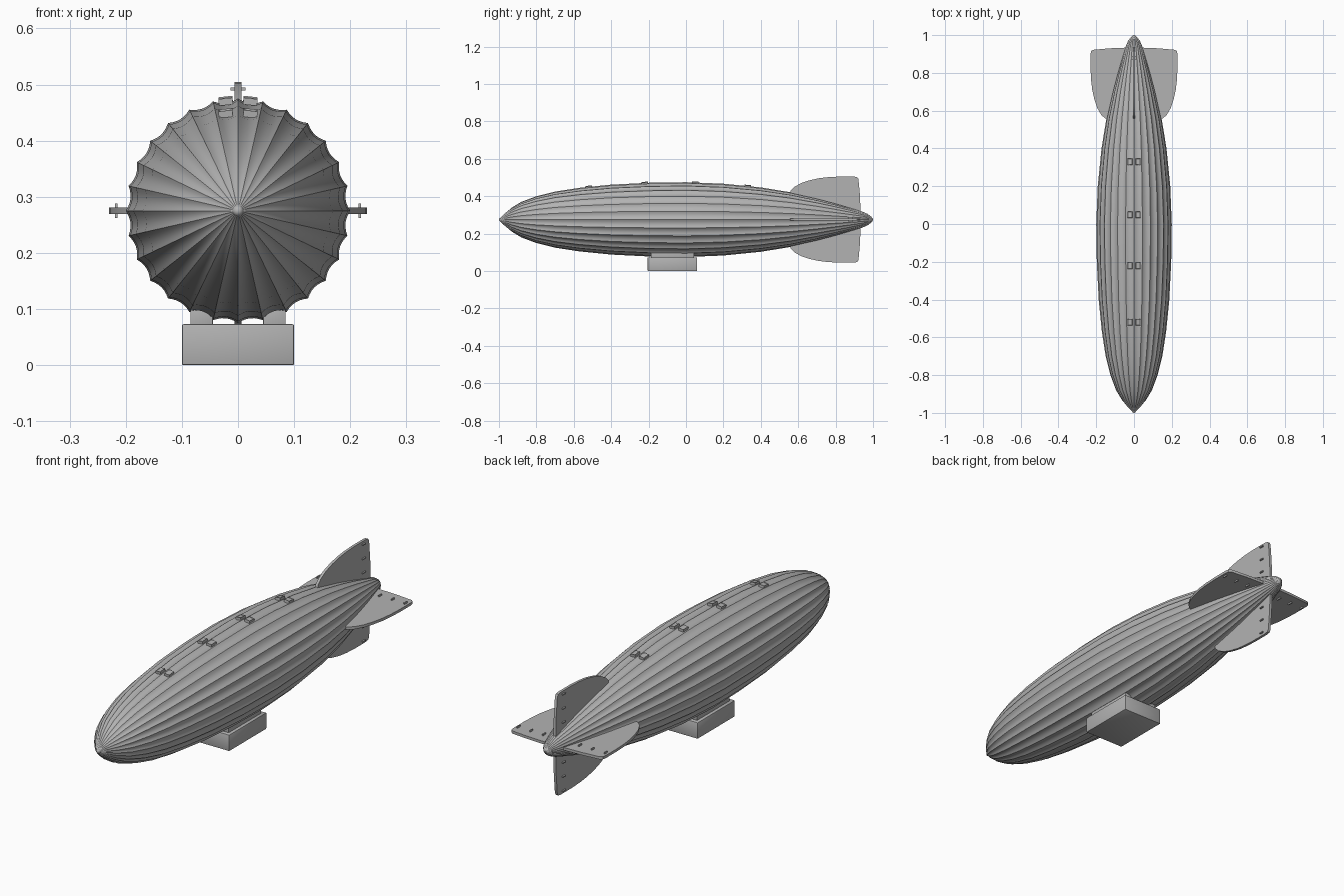
import bpy, bmesh, math
from mathutils import Matrix, Vector

cube = bpy.data.objects.get("Cube")
if cube:
    bpy.data.objects.remove(cube, do_unlink=True)

AXIS_Z = 0.275      # height of the hull centreline
GORES = 28          # fluted panels around the hull
STEPS = 6           # segments across each panel

grey = bpy.data.materials.new("airship_grey")
grey.use_nodes = True
color = (0.45, 0.45, 0.45, 1)
grey.diffuse_color = color
grey.node_tree.nodes["Principled BSDF"].inputs["Base Color"].default_value = color


def make_object(name, bm, smooth=True):
    bmesh.ops.recalc_face_normals(bm, faces=bm.faces)
    mesh = bpy.data.meshes.new(name)
    bm.to_mesh(mesh)
    bm.free()
    mesh.materials.append(grey)
    obj = bpy.data.objects.new(name, mesh)
    bpy.context.collection.objects.link(obj)
    if smooth:
        bpy.ops.object.select_all(action="DESELECT")
        obj.select_set(True)
        bpy.context.view_layer.objects.active = obj
        bpy.ops.object.shade_smooth_by_angle(angle=math.radians(35))
    return obj


def add_box(bm, center, size, turn=Matrix()):
    mat = turn @ Matrix.Translation(center) @ Matrix.Diagonal((*size, 1))
    return bmesh.ops.create_cube(bm, size=1, matrix=mat)["verts"]


def box(name, center, size, bevel=0.003, turn=Matrix()):
    bm = bmesh.new()
    add_box(bm, center, size, turn)
    bmesh.ops.bevel(bm, geom=bm.edges[:], offset=bevel, segments=2,
                    affect="EDGES", profile=0.5)
    return make_object(name, bm)


# Hull: fluted rings lofted along the length profile (y, radius)
profile = [(-0.992, 0.010), (-0.97, 0.032), (-0.93, 0.065), (-0.88, 0.095),
           (-0.8, 0.125), (-0.7, 0.15), (-0.57, 0.17), (-0.4, 0.187),
           (-0.2, 0.197), (0, 0.2), (0.2, 0.192), (0.4, 0.172),
           (0.56, 0.146), (0.7, 0.114), (0.8, 0.087), (0.88, 0.063),
           (0.94, 0.044), (0.97, 0.031), (0.99, 0.016), (1, 0.004)]


def hull_radius(y):
    for (y0, r0), (y1, r1) in zip(profile, profile[1:]):
        if y0 <= y <= y1:
            return r0 + (r1 - r0) * (y - y0) / (y1 - y0)
    return 0


bm = bmesh.new()
rings = []
count = GORES * STEPS
for y, r in profile:
    ring = []
    for i in range(count):
        u = 2 * (i % STEPS) / STEPS - 1
        rr = r * (1 - 0.036 * (1 - u * u))
        a = math.tau * i / count
        ring.append(bm.verts.new((rr * math.cos(a), y, AXIS_Z + rr * math.sin(a))))
    rings.append(ring)
for a, b in zip(rings, rings[1:]):
    for i in range(count):
        j = (i + 1) % count
        bm.faces.new((a[i], a[j], b[j], b[i]))
bm.faces.new(rings[0])
bm.faces.new(rings[-1])
make_object("hull", bm)

# Nose cap
bm = bmesh.new()
bmesh.ops.create_uvsphere(bm, u_segments=20, v_segments=12, radius=0.01,
                          matrix=Matrix.Translation((0, -0.99, AXIS_Z)))
make_object("nose_cap", bm)

# Tail fins: outline (radius, y) extruded, with hinge pins near the trailing edge
outline = [(0.03, 0.56), (0.135, 0.555), (0.155, 0.56), (0.175, 0.58),
           (0.195, 0.615), (0.21, 0.66), (0.221, 0.71), (0.227, 0.76),
           (0.23, 0.82), (0.23, 0.9), (0.227, 0.915), (0.217, 0.922),
           (0.13, 0.93), (0.03, 0.934)]
THICK = 0.012
for k, side in enumerate(("left", "top", "right", "bottom")):
    turn = Matrix.Translation((0, 0, AXIS_Z)) @ Matrix.Rotation(-k * math.pi / 2, 4, "Y")
    bm = bmesh.new()
    face = bm.faces.new([bm.verts.new((r, y, -THICK / 2)) for r, y in outline])
    top = bmesh.ops.extrude_face_region(bm, geom=[face])["geom"]
    bmesh.ops.translate(bm, vec=(0, 0, THICK),
                        verts=[v for v in top if isinstance(v, bmesh.types.BMVert)])
    bm.transform(turn)
    make_object(side + "_fin", bm)

    bm = bmesh.new()
    for r in (0.09, 0.153, 0.217):
        add_box(bm, (r, 0.88, 0), (0.005, 0.02, 0.026), turn)
    make_object(side + "_fin_hinges", bm, smooth=False)

# Gondola and the two rails that hang it from the hull
box("gondola", (0, -0.0725, 0.0365), (0.2, 0.265, 0.073))
for side, s in (("left", 1), ("right", -1)):
    box(side + "_gondola_rail", (s * 0.065, -0.0725, 0.088), (0.04, 0.23, 0.044), 0.001)

# Paired hatches along the top, tilted to follow the hull
for n, y in enumerate((-0.52, -0.22, 0.05, 0.33)):
    r = hull_radius(y)
    slope = math.atan((hull_radius(y + 0.05) - hull_radius(y - 0.05)) / 0.1)
    for side, s in (("left", 1), ("right", -1)):
        turn = (Matrix.Translation((s * 0.022, y, AXIS_Z + r - 0.001))
                @ Matrix.Rotation(slope, 4, "X")
                @ Matrix.Rotation(s * 0.11, 4, "Y"))
        bm = bmesh.new()
        add_box(bm, (0, 0, 0), (0.025, 0.034, 0.012), turn)
        lid = max(bm.faces, key=lambda f: f.calc_center_median().z)
        bmesh.ops.inset_region(bm, faces=[lid], thickness=0.004)
        bmesh.ops.translate(bm, verts=lid.verts[:], vec=(0, 0, -0.002))
        make_object(f"{side}_hatch_{n + 1}", bm, smooth=False)
